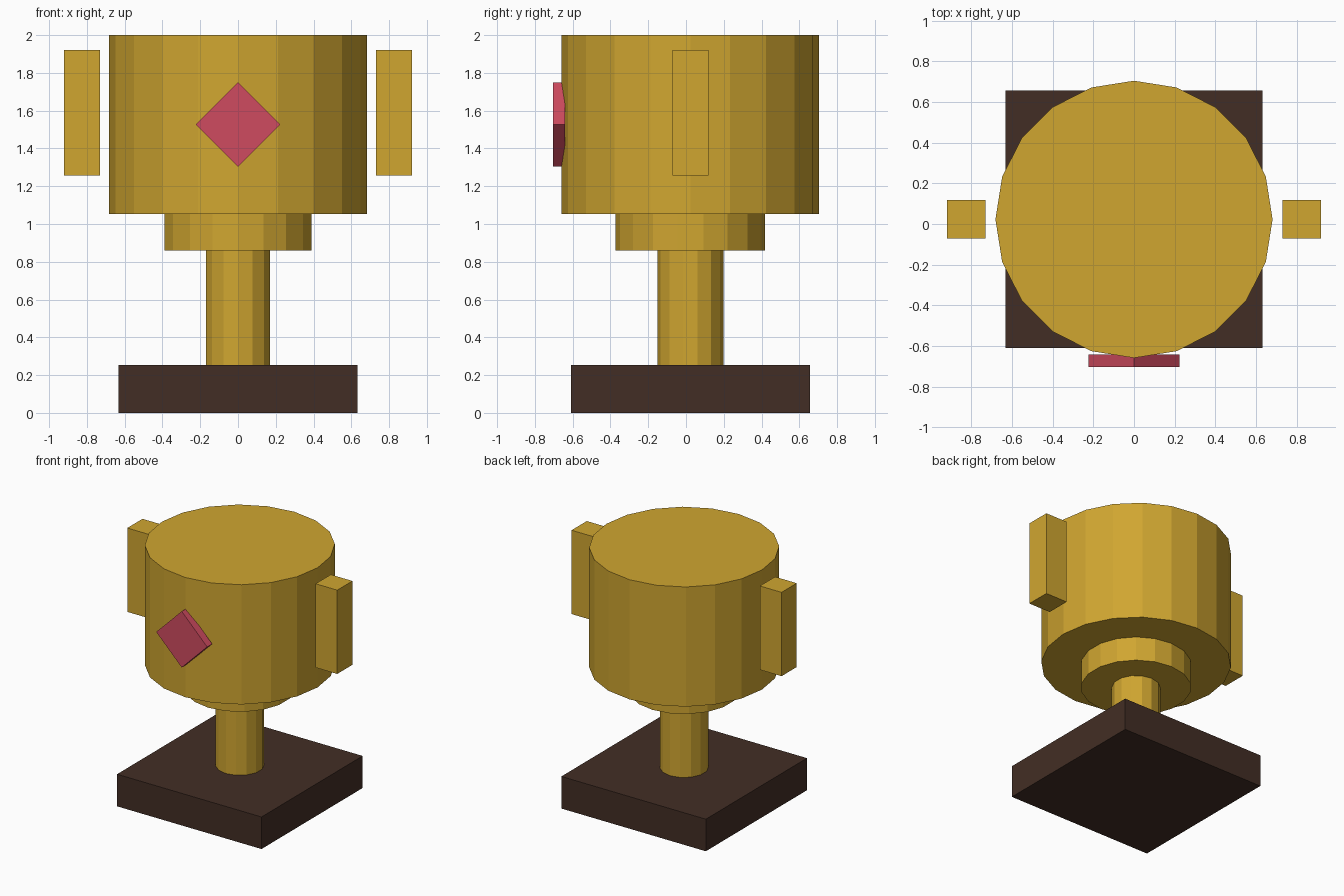
import bpy
from math import radians

cube = bpy.data.objects.get("Cube")
if cube:
    bpy.data.objects.remove(cube, do_unlink=True)

CENTRE_Y = 0.023


def material(name, colour):
    mat = bpy.data.materials.new(name)
    mat.use_nodes = True
    mat.diffuse_color = (*colour, 1)
    mat.node_tree.nodes["Principled BSDF"].inputs["Base Color"].default_value = (*colour, 1)
    return mat


gold = material("gold", (0.63, 0.38, 0.03))
brown = material("dark brown", (0.055, 0.027, 0.018))
red = material("rose red", (0.62, 0.07, 0.115))


def finish(name, mat):
    obj = bpy.context.object
    obj.name = obj.data.name = name
    obj.data.materials.append(mat)
    return obj


def box(name, mat, centre, size, tilt=0):
    bpy.ops.mesh.primitive_cube_add(size=1, location=centre, rotation=(0, tilt, 0))
    obj = finish(name, mat)
    obj.scale = size
    return obj


def drum(name, mat, sides, radius, bottom, top):
    bpy.ops.mesh.primitive_cylinder_add(
        vertices=sides, radius=radius, depth=top - bottom,
        location=(0, CENTRE_Y, (bottom + top) / 2))
    return finish(name, mat)


# Square plinth
box("base", brown, (0, CENTRE_Y, 0.127), (1.266, 1.266, 0.254))

# Stem, collar and cup stacked on the plinth
drum("stem", gold, 14, 0.175, 0.254, 0.86)
drum("collar", gold, 18, 0.396, 0.86, 1.052)
drum("cup", gold, 20, 0.682, 1.052, 2.0)

# Upright handles beside the cup
for side, x in (("left", 0.825), ("right", -0.825)):
    box(side + "_handle", gold, (x, CENTRE_Y, 1.59), (0.19, 0.19, 0.664))

# Diamond badge on the front
box("badge", red, (0, -0.673, 1.527), (0.315, 0.063, 0.315), radians(45))
